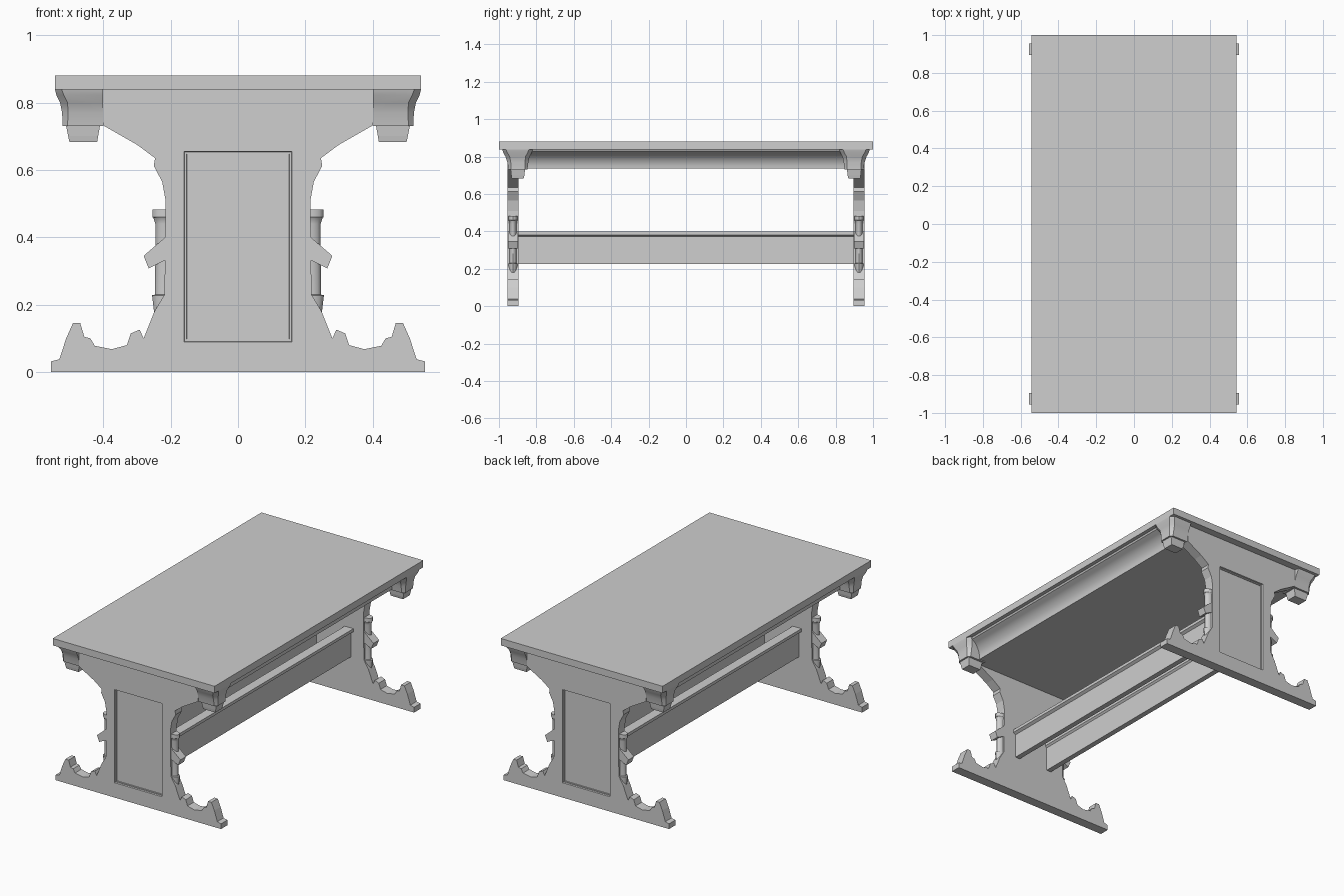
import bpy, bmesh, math

cube = bpy.data.objects.get("Cube")
if cube:
    bpy.data.objects.remove(cube, do_unlink=True)

grey = bpy.data.materials.new("stone grey")
grey.use_nodes = True
GREY = (0.62, 0.62, 0.62, 1)
grey.diffuse_color = GREY
grey.node_tree.nodes["Principled BSDF"].inputs["Base Color"].default_value = GREY


def finish(bm, name, mirror_x=True, mirror_y=True, smooth=False):
    """Turn a bmesh into a named object, mirrored across the chosen axes."""
    bmesh.ops.recalc_face_normals(bm, faces=bm.faces[:])
    if mirror_x:
        # drop walls lying on the mirror seam
        seam = [f for f in bm.faces if all(abs(v.co.x) < 1e-5 for v in f.verts)]
        bmesh.ops.delete(bm, geom=seam, context="FACES")
    mesh = bpy.data.meshes.new(name)
    bm.to_mesh(mesh)
    bm.free()
    mesh.materials.append(grey)
    obj = bpy.data.objects.new(name, mesh)
    bpy.context.collection.objects.link(obj)
    if mirror_x or mirror_y:
        mod = obj.modifiers.new("Mirror", "MIRROR")
        mod.use_axis = (mirror_x, mirror_y, False)
        mod.use_clip = True
    if smooth:
        bpy.ops.object.select_all(action="DESELECT")
        obj.select_set(True)
        bpy.context.view_layer.objects.active = obj
        bpy.ops.object.shade_smooth_by_angle(angle=math.radians(35))
    return obj


def prism(profile, y0, y1):
    """Extrude an (x, z) outline along y."""
    bm = bmesh.new()
    face = bm.faces.new([bm.verts.new((x, y0, z)) for x, z in profile])
    out = bmesh.ops.extrude_face_region(bm, geom=[face])
    verts = [v for v in out["geom"] if isinstance(v, bmesh.types.BMVert)]
    bmesh.ops.translate(bm, verts=verts, vec=(0, y1 - y0, 0))
    return bm


def loft(rings):
    """Skin a stack of closed rings and cap both ends."""
    bm = bmesh.new()
    loops = [[bm.verts.new(p) for p in ring] for ring in rings]
    for a, b in zip(loops, loops[1:]):
        for i in range(len(a)):
            j = (i + 1) % len(a)
            bm.faces.new((a[i], a[j], b[j], b[i]))
    bm.faces.new(loops[0])
    bm.faces.new(loops[-1])
    return bm


def box(x0, x1, y0, y1, z0, z1):
    return prism([(x0, z0), (x1, z0), (x1, z1), (x0, z1)], y0, y1)


TOP = 0.838            # underside of the table top
INNER, OUTER = 0.895, 0.955   # faces of the end boards

# Table top
finish(box(-0.543, 0.543, -1, 1, TOP, 0.88), "table_top", False, False)

# End boards: half outline with an opening for the panel
outline = [
    (0, 0), (0.555, 0), (0.555, 0.032), (0.53, 0.038), (0.51, 0.10),
    (0.49, 0.145), (0.468, 0.145), (0.456, 0.105), (0.438, 0.10),
    (0.425, 0.078), (0.375, 0.068), (0.33, 0.08), (0.318, 0.115),
    (0.292, 0.126), (0.28, 0.10), (0.248, 0.18), (0.218, 0.23),
    (0.215, 0.51), (0.225, 0.565), (0.25, 0.612), (0.246, 0.635),
    (0.30, 0.675), (0.40, 0.732), (0.40, TOP), (0, TOP),
    (0, 0.655), (0.16, 0.655), (0.16, 0.09), (0, 0.09),
]
finish(prism(outline, INNER, OUTER), "end_boards")

# Recessed panels with a flat frame and a fine inner bead
bm = box(-0.16, 0.16, INNER, OUTER, 0.09, 0.655)
bmesh.ops.recalc_face_normals(bm, faces=bm.faces[:])
panel = max(bm.faces, key=lambda f: f.calc_center_median().y)
for width, depth in ((0.002, 0.010), (0.009, 0), (0.001, 0.004)):
    bmesh.ops.inset_region(bm, faces=[panel], thickness=width)
    bmesh.ops.translate(bm, verts=panel.verts[:], vec=(0, -depth, 0))
finish(bm, "end_panels", mirror_x=False)

# Slanted wedge tabs on the edges of the end boards
tab = [(0.205, 0.405), (0.216, 0.40), (0.28, 0.345), (0.265, 0.308), (0.205, 0.338)]
finish(prism(tab, INNER + 0.003, OUTER - 0.003), "wedge_tabs")

# Slim turned columns set into the edges
rings = []
for r, z in ((0.036, 0.178), (0.042, 0.228), (0.033, 0.23),
             (0.032, 0.44), (0.038, 0.458), (0.041, 0.46), (0.041, 0.483)):
    rings.append([(0.213 + r * math.cos(a), 0.925 + 0.62 * r * math.sin(a), z)
                  for a in (math.tau * i / 16 for i in range(16))])
finish(loft(rings), "edge_columns", smooth=True)

# Corner corbels: lipped blocks with clipped outer corners
rings = []
for z, x1, y0, y1, c in (
        (TOP, 0.543, 0.82, 0.982, 0.02),
        (0.822, 0.539, 0.824, 0.978, 0.022),
        (0.80, 0.528, 0.836, 0.965, 0.022),
        (0.77, 0.522, 0.843, 0.955, 0.018),
        (0.73, 0.52, 0.848, 0.949, 0.014)):
    rings.append([(0.40, y0, z), (x1 - c, y0, z), (x1, y0 + c, z),
                  (x1, y1 - c, z), (x1 - c, y1, z), (0.40, y1, z)])
finish(loft(rings), "corner_corbels", smooth=True)

# Tapered drop blocks below the corbels
rings = []
for z, x0, x1, y0, y1 in ((0.735, 0.409, 0.511, 0.86, 0.938),
                          (0.70, 0.415, 0.504, 0.864, 0.934),
                          (0.683, 0.418, 0.50, 0.868, 0.931)):
    rings.append([(x0, y0, z), (x1, y0, z), (x1, y1, z), (x0, y1, z)])
finish(loft(rings), "corbel_drops")

# Solid underframe with a cove moulding along both long sides
cove = [(0, 0.735), (0, TOP), (0.52, TOP), (0.515, 0.828)]
for i in range(9):
    a = math.radians(20 + 60 * i / 8)
    cove.append((0.53 - 0.09 * math.sin(a), 0.735 + 0.09 * math.cos(a)))
cove += [(0.44, 0.735)]
finish(prism(cove, -0.90, 0.90), "underframe", mirror_y=False, smooth=True)

# Twin stretchers, each with an overhanging bevelled cap
finish(box(0.10, 0.132, -0.90, 0.90, 0.225, 0.38), "stretchers", mirror_y=False)
cap = [(0.10, 0.372), (0.132, 0.372), (0.148, 0.382), (0.148, 0.40),
       (0.09, 0.40), (0.09, 0.382)]
finish(prism(cap, -0.90, 0.90), "stretcher_caps", mirror_y=False)
